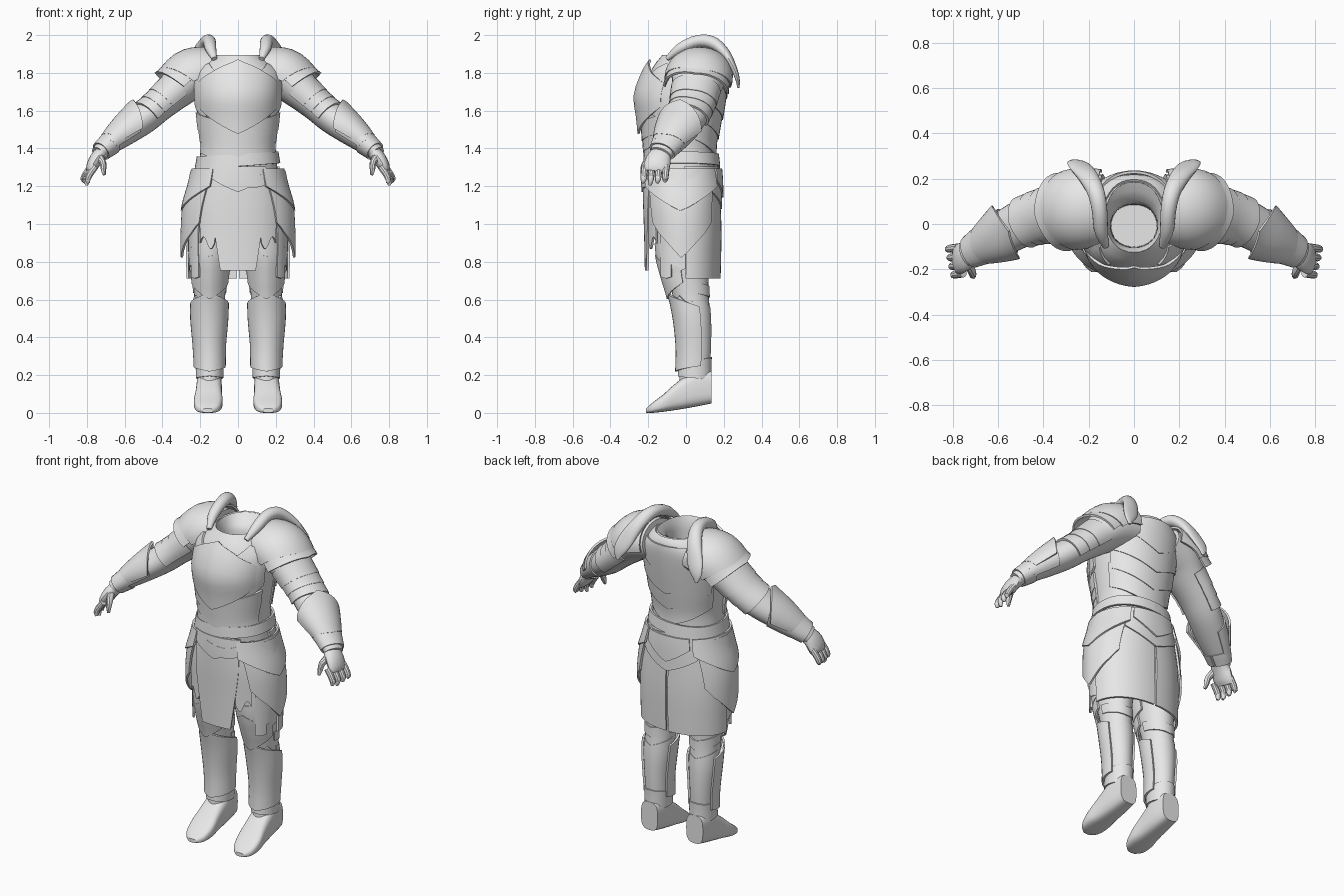
import bpy, bmesh, math
from mathutils import Vector

if "Cube" in bpy.data.objects:
    bpy.data.objects.remove(bpy.data.objects["Cube"])

steel = bpy.data.materials.new("light_grey_steel")
steel.use_nodes = True
steel.diffuse_color = (0.8, 0.8, 0.8, 1)
steel.node_tree.nodes["Principled BSDF"].inputs["Base Color"].default_value = (0.8, 0.8, 0.8, 1)
X, Y, Z = Vector((1, 0, 0)), Vector((0, 1, 0)), Vector((0, 0, 1))


def sample(rows, k):
    """Smooth interpolation of a row table keyed by its first column."""
    k = min(max(k, rows[0][0]), rows[-1][0])
    i = 0
    while i < len(rows) - 2 and k > rows[i + 1][0]:
        i += 1
    s = (k - rows[i][0]) / (rows[i + 1][0] - rows[i][0])
    p = [rows[min(max(j, 0), len(rows) - 1)][1:] for j in range(i - 1, i + 3)]
    return [b + 0.5 * s * (c - a + s * (2 * a - 5 * b + 4 * c - d + s * (3 * (b - c) + d - a)))
            for a, b, c, d in zip(*p)]


class Form:
    """A limb-like surface: rows of key, centre xyz, two half axes."""
    def __init__(self, rows, ref=X, axis=None, power=2.0):
        self.rows, self.ref, self.axis, self.power = rows, ref, axis, power
        self.k0, self.k1 = rows[0][0], rows[-1][0]

    def point(self, angle, k, off=0):
        r = sample(self.rows, k)
        t = self.axis
        if t is None:
            e = 0.02 * (self.k1 - self.k0)
            t = Vector(sample(self.rows, k + e)[:3]) - Vector(sample(self.rows, k - e)[:3])
            t.normalize()
        a = (self.ref - t * self.ref.dot(t)).normalized()
        b = t.cross(a)
        c, s = math.cos(angle), math.sin(angle)
        q = 2 / self.power
        return (Vector(r[:3]) + a * math.copysign(abs(c) ** q, c) * (r[3] + off)
                + b * math.copysign(abs(s) ** q, s) * (r[4] + off))


def upright(rows, power=2.2):
    """Vertical form from z, centre x, half width, front y, back y."""
    return Form([(z, cx, (f + b) / 2, z, w, (b - f) / 2) for z, cx, w, f, b in rows], X, Z, power)


def path(points, ref=X):
    return Form([(i, *p) for i, p in enumerate(points)], ref)


def finish(bm, name, pair):
    bmesh.ops.recalc_face_normals(bm, faces=bm.faces)
    for f in bm.faces:
        f.smooth = True
    for e in bm.edges:
        e.smooth = len(e.link_faces) == 2 and e.calc_face_angle(0) < math.radians(35)
    for side in (("left_", "right_") if pair else ("",)):
        if side == "right_":
            for v in bm.verts:
                v.co.x = -v.co.x
            bmesh.ops.reverse_faces(bm, faces=bm.faces)
        me = bpy.data.meshes.new(side + name)
        bm.to_mesh(me)
        me.materials.append(steel)
        bpy.context.collection.objects.link(bpy.data.objects.new(side + name, me))
    bm.free()


def loft(name, form, steps=16, segs=24, pair=True, caps=(0, -1)):
    """Tube over a whole form, closed at the rings listed in caps."""
    bm = bmesh.new()
    rings = [[bm.verts.new(form.point(2 * math.pi * j / segs, form.k0 + (form.k1 - form.k0) * i / steps))
              for j in range(segs)] for i in range(steps + 1)]
    for a, b in zip(rings, rings[1:]):
        for j in range(segs):
            bm.faces.new((a[j], a[(j + 1) % segs], b[(j + 1) % segs], b[j]))
    for end in caps:
        bm.faces.new(rings[end])
    finish(bm, name, pair)


def plate(name, form, mid, half, start, end, off=0.015, sp=0, ep=0, taper=1,
          flare=0, ridge=0, slant=0, pair=True, thick=0.012, nu=20, nv=8):
    """Curved plate wrapped on a form; sp and ep push the edges to a point."""
    bm = bmesh.new()
    grid = []
    for i in range(nu + 1):
        u = 2 * i / nu - 1
        m = 1 - abs(u)
        col = []
        for j in range(nv + 1):
            v = j / nv
            k = (start + sp * m) * (1 - v) + (end + ep * m) * v + slant * math.sin(math.pi * u)
            ang = math.radians(mid + half * u * (1 + (taper - 1) * v))
            col.append(bm.verts.new(form.point(ang, k, off + flare * v + ridge * m)))
        grid.append(col)
    for a, b in zip(grid, grid[1:]):
        for j in range(nv):
            bm.faces.new((a[j], b[j], b[j + 1], a[j + 1]))
    bmesh.ops.recalc_face_normals(bm, faces=bm.faces)
    bmesh.ops.solidify(bm, geom=bm.faces[:], thickness=thick)
    finish(bm, name, pair)


# Torso with open neck
torso = upright([(0.95, 0, .20, -.15, .14), (1.2, 0, .215, -.18, .15), (1.33, 0, .205, -.20, .15),
                 (1.42, 0, .198, -.205, .15), (1.55, 0, .213, -.215, .17), (1.68, 0, .225, -.23, .19),
                 (1.8, 0, .22, -.19, .205), (1.86, 0, .17, -.155, .205), (1.895, 0, .125, -.125, .185)])
loft("torso", torso, 24, 40, False, ())
neck = upright([(1.74, 0, .10, -.10, .085), (1.84, 0, .105, -.105, .10), (1.895, 0, .125, -.125, .185)])
loft("neck_lining", neck, 6, 32, False, (0,))
plate("neck_collar", torso, 90, 105, 1.83, 1.87, .012, ep=.06, pair=False)
plate("breastplate", torso, -90, 62, 1.62, 1.74, .014, sp=-.14, ep=.13, ridge=.034, pair=False)
plate("chest_side_plate", torso, -38, 26, 1.62, 1.80, .012, sp=-.06, ep=.05)
for i in range(3):
    plate(f"abdomen_lame_{i}", torso, -90, 75, 1.38 + .06 * i, 1.47 + .06 * i, .008 + .003 * i,
          sp=-.06, ep=-.06, ridge=.014, pair=False)
    plate(f"back_lame_{i}", torso, 90, 75 - 5 * i, 1.46 + .1 * i, 1.60 + .1 * i, .006 + .006 * i,
          sp=-.11, ep=-.08, ridge=.008, pair=False)
plate("upper_back_plate", torso, 90, 55, 1.78, 1.86, .022, sp=-.12, ridge=.008, pair=False)

# Skirt, belts and tassets
skirt = upright([(0.7, 0, .265, -.205, .175), (0.95, 0, .268, -.21, .18), (1.1, 0, .258, -.215, .175),
                 (1.25, 0, .222, -.215, .17), (1.4, 0, .195, -.205, .155)])
plate("upper_belt", skirt, -90, 180, 1.30, 1.36, .016, slant=.015, pair=False, nu=48)
plate("lower_belt", skirt, -90, 180, 1.25, 1.30, .014, slant=-.025, pair=False, nu=48)
plate("belt_drape", skirt, -55, 45, 1.21, 1.27, .022, slant=.02, pair=False)
plate("front_panel", skirt, -90, 37, 1.30, .77, .012, taper=.48, pair=False)
plate("front_waist_point", skirt, -90, 38, 1.25, 1.30, .02, sp=-.08, pair=False)
plate("front_strip", skirt, -55, 13, 1.24, .90, .006, slant=.03, taper=.8)
plate("side_strip", skirt, -28, 10, 1.24, .73, -.006, ep=-.01)
plate("back_panel", skirt, 46, 43, 1.30, .72, .008)
plate("side_under_panel", skirt, 10, 30, 1.2, .80, -.006, ep=-.03)
plate("hip_tasset", skirt, -2, 52, 1.28, 1.0, .022, ep=-.17, taper=.85, ridge=.014)
plate("hip_upper_tasset", skirt, -2, 56, 1.29, 1.20, .024, ep=-.13, flare=.010, ridge=.008)
for i in range(2):
    plate(f"back_waist_point_{i}", skirt, 90, 42 - 10 * i, 1.17 + .06 * i, 1.29, .016 + .009 * i,
          sp=-.09, pair=False)

# Legs
leg = upright([(.12, .152, .062, -.04, .125), (.25, .15, .064, -.03, .125), (.36, .152, .068, -.03, .13),
               (.5, .152, .08, -.045, .13), (.62, .15, .082, -.07, .12), (.72, .148, .09, -.10, .12),
               (.85, .142, .102, -.13, .135), (1.1, .12, .105, -.145, .14)], 2.0)
loft("leg", leg, 24, 28)
plate("greave", leg, -90, 110, .25, .56, .008, sp=-.03, ep=.08, ridge=.006)
plate("calf_plate", leg, 90, 88, .26, .60, .003, sp=-.02, ep=-.04)
plate("shin_outer_plate", leg, -35, 50, .40, .52, .012, sp=-.08, ep=.1, ridge=.004)
plate("knee_plate", leg, -90, 75, .69, .76, .014, sp=-.09, ep=.08, ridge=.022)
plate("lower_thigh_plate", leg, -90, 95, .78, .90, .014, sp=-.10, ridge=.018)
plate("upper_thigh_plate", leg, -90, 100, .90, 1.02, .016, sp=-.09, ridge=.01)
plate("knee_back_band", leg, 90, 95, .64, .70, .006, sp=-.03, ep=-.03)
plate("ankle_cuff", leg, 90, 180, .20, .265, .010, sp=-.02, ep=.03, nu=32)

# Boots with a raised heel
boot = Form([(0, .152, .135, .135, .056, .085), (1, .152, .05, .13, .066, .097),
             (2, .155, -.05, .088, .070, .072), (3, .158, -.12, .052, .076, .046),
             (4, .160, -.18, .026, .062, .026), (5, .160, -.212, .012, .028, .011)], X, -Y, 3.2)
loft("boot", boot, 15, 28)

# Arms
arm = Form([(.13, .13, .075, 1.805, .145, .11), (.24, .24, .068, 1.78, .145, .12),
            (.33, .33, .05, 1.705, .125, .10), (.42, .42, .03, 1.625, .112, .085),
            (.5, .50, 0, 1.558, .105, .082), (.6, .60, -.055, 1.485, .095, .072),
            (.69, .69, -.105, 1.415, .075, .054), (.74, .74, -.135, 1.372, .058, .04)], Y)
loft("arm", arm, 24, 28)
plate("shoulder_cap", arm, 90, 100, .14, .27, .022, ep=.05, flare=.018)
plate("shoulder_lame", arm, 90, 95, .25, .315, .022, ep=.03, flare=.026)
for i in range(3):
    plate(f"upper_arm_lame_{i}", arm, 90, 120, .32 + .045 * i, .39 + .045 * i, .006, ep=.015, flare=.006)
plate("elbow_plate", arm, 105, 95, .57, .66, .036, sp=-.075, ep=.02, flare=-.026)
plate("forearm_plate", arm, 90, 125, .57, .68, .008, sp=-.04, ep=.03)
plate("wrist_cuff", arm, 90, 175, .67, .72, .006, flare=.004)

# Swept shoulder crests, leaf shaped at the back
crest = path([(.125, -.10, 1.875, .014, .012), (.145, -.03, 1.93, .030, .028), (.152, .06, 1.968, .034, .032),
              (.168, .14, 1.96, .038, .034), (.20, .205, 1.905, .044, .028), (.235, .25, 1.83, .048, .018),
              (.26, .272, 1.77, .036, .012), (.265, .278, 1.72, .008, .006)])
loft("shoulder_crest", crest, 24, 18)

# Gauntlet hands
hand = path([(.715, -.12, 1.385, .05, .036), (.75, -.145, 1.345, .066, .036),
             (.775, -.155, 1.30, .068, .03), (.785, -.16, 1.275, .058, .018)], Y)
loft("hand", hand, 9, 16)
for i in range(4):
    x, y = .008 * i - .016, -.218 + .038 * i
    tip = 1.205 + .012 * abs(i - 1)
    finger = path([(.77 + x, y, 1.305, .018, .018), (.799 + x, y - .004, 1.265, .018, .018),
                   (.812 + x, y - .007, 1.235, .016, .016), (.806 + x, y - .01, tip, .008, .008)], Y)
    loft(f"finger_{i}", finger, 6, 10)
thumb = path([(.735, -.17, 1.36, .022, .022), (.715, -.212, 1.325, .019, .018),
              (.712, -.226, 1.29, .016, .015), (.708, -.234, 1.26, .008, .008)], Y)
loft("thumb", thumb, 6, 10)
